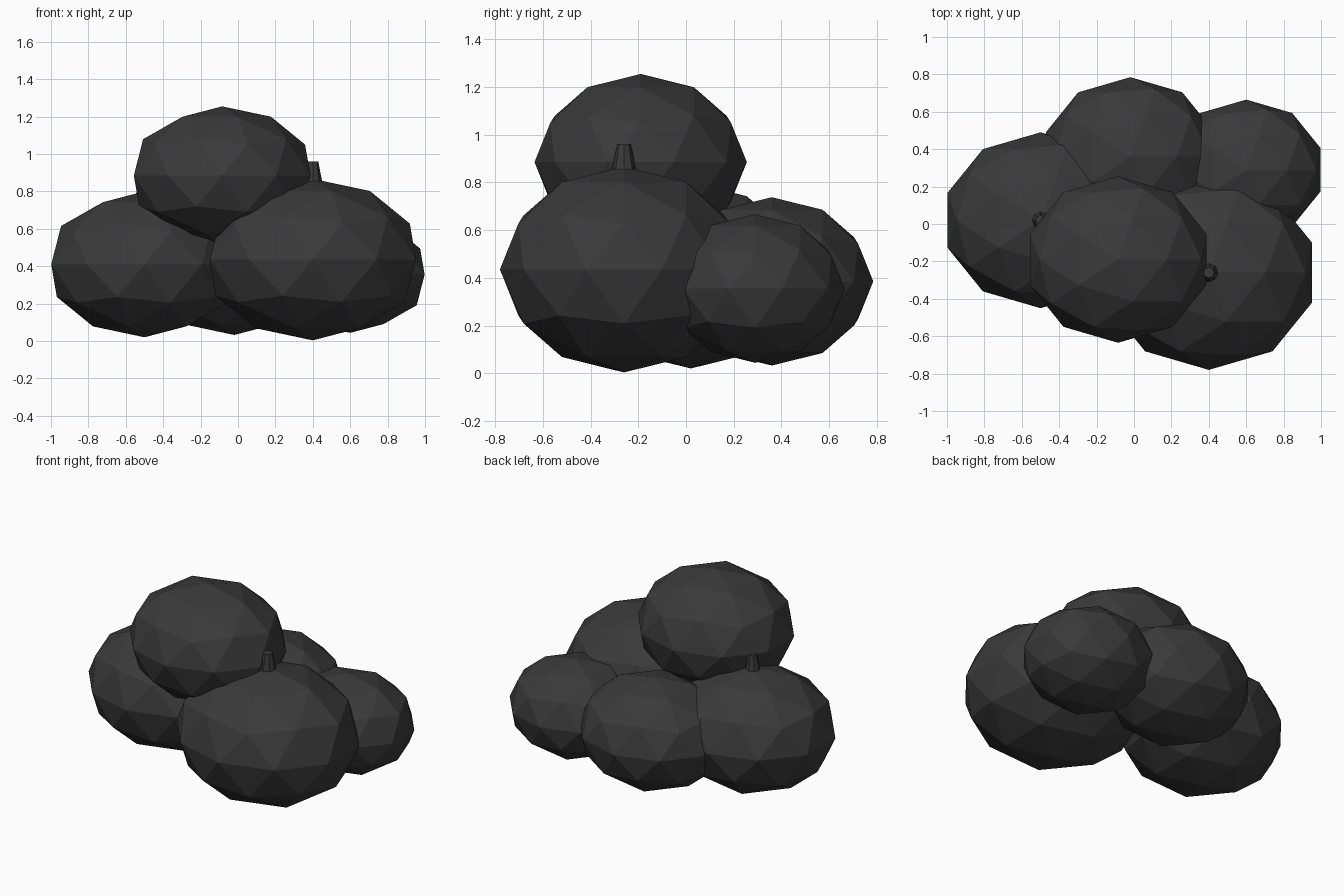
import bpy

cube = bpy.data.objects.get("Cube")
if cube:
    bpy.data.objects.remove(cube, do_unlink=True)

# Single charcoal colour
charcoal = bpy.data.materials.new("charcoal")
charcoal.use_nodes = True
colour = (0.042, 0.042, 0.042, 1)
charcoal.diffuse_color = colour
bsdf = charcoal.node_tree.nodes["Principled BSDF"]
bsdf.inputs["Base Color"].default_value = colour
bsdf.inputs["Roughness"].default_value = 0.9


def finish(name):
    obj = bpy.context.object
    obj.name = name
    obj.data.materials.append(charcoal)
    return obj


# Squashed low-poly gourd: every one shares the same proportions
def gourd(name, centre, size):
    bpy.ops.mesh.primitive_ico_sphere_add(subdivisions=2, radius=1, location=centre)
    finish(name).scale = (size * 1.115, size, size * 0.83)


# Short tapered stem standing on the crown of a gourd
def stem(name, centre, size):
    x, y, z = centre
    height = size * 0.23
    crown = z + size * 0.83
    bpy.ops.mesh.primitive_cone_add(vertices=8, radius1=size * 0.1, radius2=size * 0.056,
                                    depth=height, location=(x, y, crown + size * 0.065))
    finish(name)


gourds = {
    "front_left": ((0.4, -0.26, 0.435), 0.52, True),
    "right": ((-0.5, 0.02, 0.41), 0.47, True),
    "back": ((-0.02, 0.36, 0.385), 0.425, False),
    "back_left": ((0.6, 0.29, 0.355), 0.375, False),
    "top": ((-0.085, -0.19, 0.885), 0.445, False),
}
for place, (centre, size, has_stem) in gourds.items():
    gourd(place + "_gourd", centre, size)
    if has_stem:
        stem(place + "_stem", centre, size)
